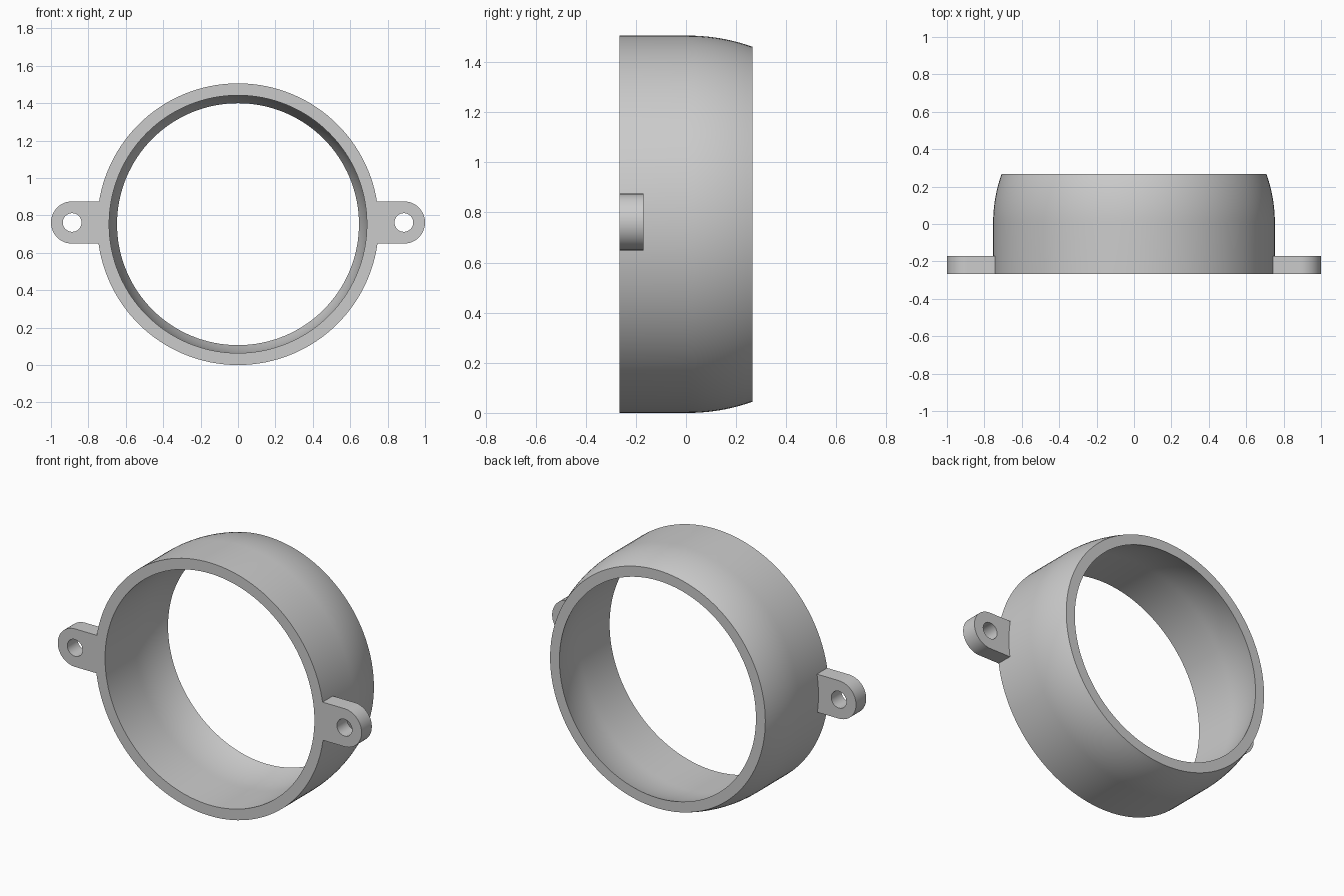
import bpy, bmesh
from math import sin, cos, pi, asin, sqrt
from mathutils import Vector, Matrix

cube = bpy.data.objects.get("Cube")
if cube:
    bpy.data.objects.remove(cube)

R, WALL, HALF = 0.753, 0.064, 0.266      # ring radius, wall, half depth
LUG_R, LUG_X, LUG_BACK, HOLE_R = 0.113, 0.887, -0.17, 0.05
LUG_Z = R + 0.009
SEGMENTS = 128

grey = bpy.data.materials.new("satin grey")
grey.use_nodes = True
grey.diffuse_color = (0.6, 0.6, 0.6, 1)
grey.node_tree.nodes["Principled BSDF"].inputs["Base Color"].default_value = (0.6, 0.6, 0.6, 1)


def finish(bm, name):
    bmesh.ops.recalc_face_normals(bm, faces=bm.faces)
    mesh = bpy.data.meshes.new(name)
    bm.to_mesh(mesh)
    bm.free()
    mesh.materials.append(grey)
    obj = bpy.data.objects.new(name, mesh)
    bpy.context.collection.objects.link(obj)
    bpy.ops.object.select_all(action='DESELECT')
    obj.select_set(True)
    bpy.context.view_layer.objects.active = obj
    bpy.ops.object.shade_smooth_by_angle(angle=pi / 6)
    return obj


def loop(bm, points):
    verts = [bm.verts.new(p) for p in points]
    return [bm.edges.new((v, verts[(i + 1) % len(verts)])) for i, v in enumerate(verts)]


# Ring: straight at the front, spherical taper towards the back
def outer_radius(y):
    return sqrt(R * R - max(0, y - 0.01) ** 2)


depths = [-HALF, 0.01] + [0.01 + (HALF - 0.01) * i / 10 for i in range(1, 11)]
outer = [(outer_radius(y), y) for y in depths]
inner = [(r - WALL + 0.01 * max(0, y), y) for r, y in outer]
bm = bmesh.new()
edges = loop(bm, [(r, y, R) for r, y in outer + inner[::-1]])
bmesh.ops.spin(bm, geom=bm.verts[:] + edges, cent=(0, 0, R), axis=(0, 1, 0),
               angle=2 * pi, steps=SEGMENTS, use_merge=True)
bmesh.ops.remove_doubles(bm, verts=bm.verts, dist=1e-5)
finish(bm, "ring")


# Mounting lugs: rounded tab with a screw hole, inner end following the ring
def mounting_lug(name, side):
    bm = bmesh.new()
    tip = [(LUG_X + LUG_R * cos(a), LUG_Z + LUG_R * sin(a))
           for a in (-pi / 2 + pi * i / 24 for i in range(25))]
    root_r = R - 0.002
    top, bottom = (asin((LUG_Z + s * LUG_R - R) / root_r) for s in (1, -1))
    root = [(root_r * cos(a), R + root_r * sin(a))
            for a in (top + (bottom - top) * i / 8 for i in range(9))]
    hole = [(LUG_X + HOLE_R * cos(a), LUG_Z + HOLE_R * sin(a))
            for a in (2 * pi * i / 32 for i in range(32))]
    edges = []
    for outline in (tip + root, hole):
        edges += loop(bm, [(side * x, -HALF, z) for x, z in outline])
    bmesh.ops.triangle_fill(bm, edges=edges, use_beauty=True, normal=(0, -1, 0))
    result = bmesh.ops.extrude_face_region(bm, geom=bm.faces[:], use_keep_orig=True)
    moved = [g for g in result["geom"] if isinstance(g, bmesh.types.BMVert)]
    bmesh.ops.translate(bm, verts=moved, vec=(0, LUG_BACK + HALF, 0))
    return finish(bm, name)


mounting_lug("left_mounting_lug", 1)
mounting_lug("right_mounting_lug", -1)
